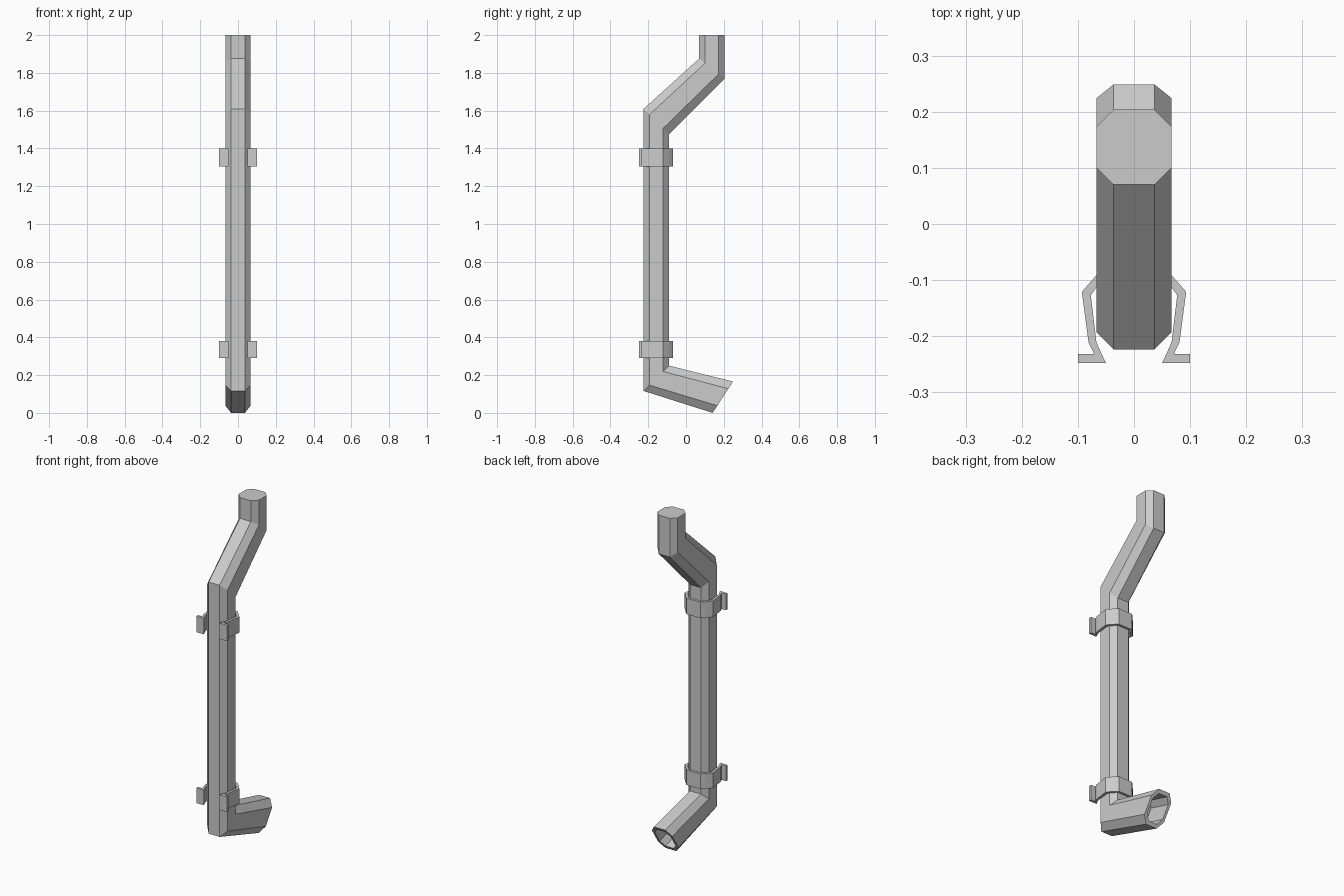
import bpy
import bmesh

cube = bpy.data.objects.get("Cube")
if cube:
    bpy.data.objects.remove(cube, do_unlink=True)

grey = bpy.data.materials.new("light grey metal")
grey.use_nodes = True
colour = (0.6, 0.6, 0.6, 1)
grey.diffuse_color = colour
grey.node_tree.nodes["Principled BSDF"].inputs["Base Color"].default_value = colour


def finish(name, bm):
    bmesh.ops.recalc_face_normals(bm, faces=bm.faces)
    mesh = bpy.data.meshes.new(name)
    bm.to_mesh(mesh)
    bm.free()
    mesh.materials.append(grey)
    obj = bpy.data.objects.new(name, mesh)
    bpy.context.collection.objects.link(obj)
    return obj


# Drainpipe: a chamfered square section swept through mitred bends
R, C = 0.067, 0.54
section = [(C, -1), (1, -C), (1, C), (C, 1), (-C, 1), (-1, C), (-1, -C), (-C, -1)]


def ring(bm, y, z, dy, dz, scale=1.0):
    return [bm.verts.new((u * R * scale, y + v * dy * scale, z + v * dz * scale))
            for u, v in section]


bm = bmesh.new()
stations = [
    (0.137, 2.0, R, 0),            # top end
    (0.137, 1.823, R, -0.053),     # upper bend
    (-0.157, 1.543, R, -R),        # lower end of the offset
    (-0.157, 0.183, R, R),         # shoe bend
    (0.195, 0.083, 0.054, 0.083),  # slanted outlet
]
rings = [ring(bm, *s) for s in stations]
# Hollow outlet: rim, then the bore running back into the shoe
rings.append(ring(bm, 0.195, 0.083, 0.054, 0.083, 0.78))
rings.append(ring(bm, 0.055, 0.123, 0.054, 0.083, 0.78))
for a, b in zip(rings, rings[1:]):
    for i in range(8):
        j = (i + 1) % 8
        bm.faces.new((a[i], a[j], b[j], b[i]))
bm.faces.new(rings[0])
bm.faces.new(rings[-1])
finish("drainpipe", bm)

# Wall clips: a strap round the back of the pipe with feet turned outwards
outer = [(0.045, -0.07), (0.066, -0.09), (0.093, -0.121), (0.081, -0.211),
         (0.071, -0.232), (0.1, -0.232), (0.1, -0.248)]
inner = [(0.05, -0.248), (0.067, -0.211), (0.077, -0.127), (0.067, -0.113),
         (0.04, -0.084)]
half = outer + inner
outline = half + [(-x, y) for x, y in reversed(half)]


def clip(name, bottom, top):
    bm = bmesh.new()
    face = bm.faces.new([bm.verts.new((x, y, bottom)) for x, y in outline])
    grown = bmesh.ops.extrude_face_region(bm, geom=[face])["geom"]
    for v in grown:
        if isinstance(v, bmesh.types.BMVert):
            v.co.z = top
    finish(name, bm)


clip("upper_clip", 1.305, 1.4)
clip("lower_clip", 0.29, 0.38)
